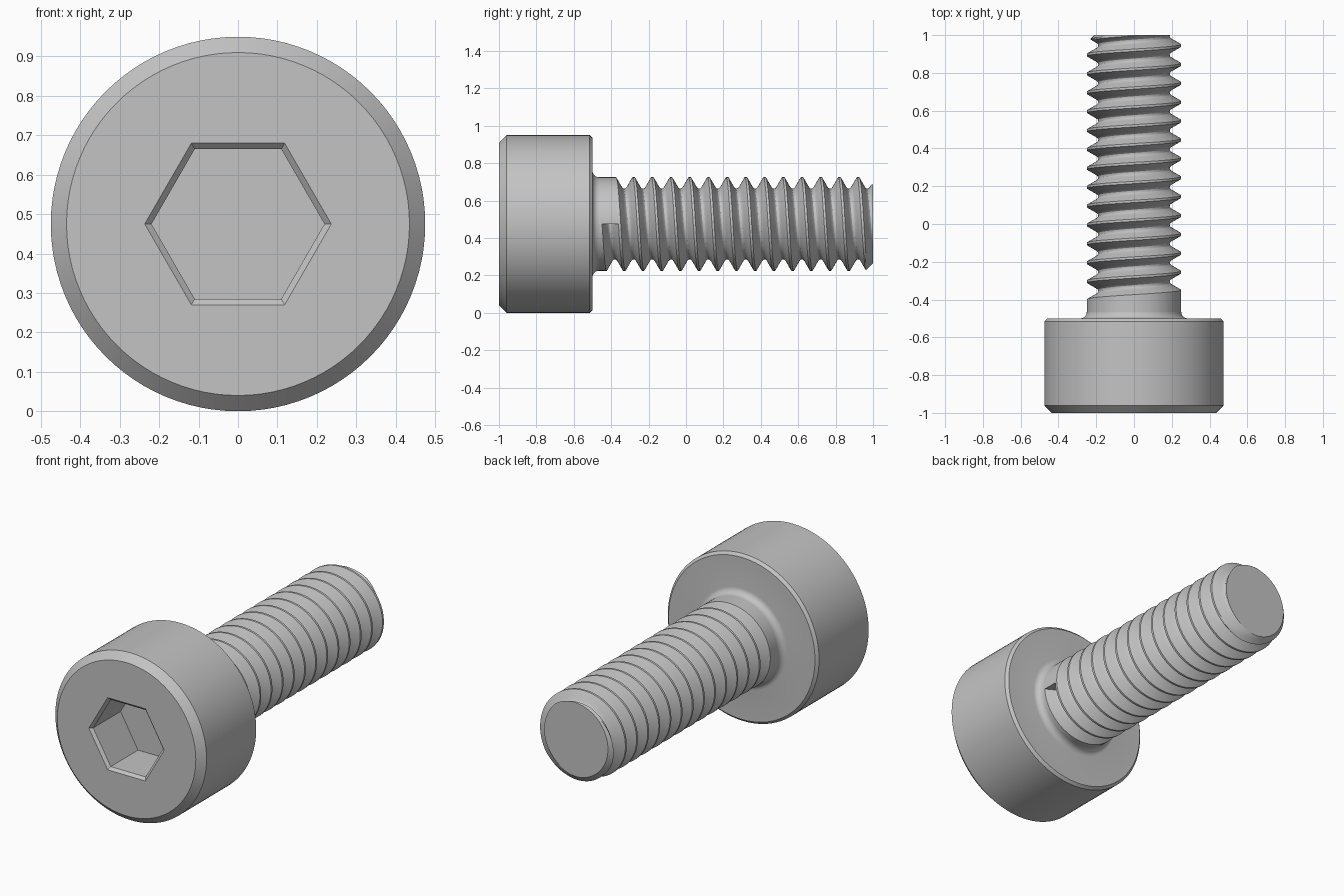
import bpy
import bmesh
from math import sin, cos, pi, radians

if "Cube" in bpy.data.objects:
    bpy.data.objects.remove(bpy.data.objects["Cube"], do_unlink=True)

SEGS = 96            # divisible by six so the socket corners land on vertices
AXIS_Z = 0.475       # height of the screw axis
SHANK_R = 0.25
ROOT_R = 0.189
PITCH = 0.1
JOINT_Y = -0.465     # where the fillet meets the shank
TIP_Y = 1.0
TIP_R = 0.21

steel = bpy.data.materials.new("steel_grey")
steel.use_nodes = True
steel.diffuse_color = (0.55, 0.55, 0.55, 1)
steel.node_tree.nodes["Principled BSDF"].inputs["Base Color"].default_value = (0.55, 0.55, 0.55, 1)


def point(r, y, i):
    """Point at radius r around the screw axis; i counts segments from +x."""
    a = pi / 2 + 2 * pi * i / SEGS
    return (r * sin(a), y, AXIS_Z + r * cos(a))


def finish(bm, name):
    bmesh.ops.remove_doubles(bm, verts=bm.verts, dist=0.00002)
    bmesh.ops.dissolve_degenerate(bm, edges=bm.edges, dist=0.00002)
    bmesh.ops.recalc_face_normals(bm, faces=bm.faces)
    mesh = bpy.data.meshes.new(name)
    bm.to_mesh(mesh)
    bm.free()
    mesh.materials.append(steel)
    obj = bpy.data.objects.new(name, mesh)
    bpy.context.collection.objects.link(obj)
    bpy.ops.object.select_all(action="DESELECT")
    obj.select_set(True)
    bpy.context.view_layer.objects.active = obj
    bpy.ops.object.shade_smooth_by_angle(angle=radians(28))
    return obj


def skin(bm, columns):
    """Quads between neighbouring columns of equal length."""
    for a, b in zip(columns, columns[1:]):
        for j in range(len(a) - 1):
            bm.faces.new((a[j], a[j + 1], b[j + 1], b[j]))


# Head: hexagonal socket rings followed by round rings, in one revolved skin
def hex_radius(apothem, i):
    a = (2 * pi * i / SEGS) % (pi / 3)
    return apothem / cos(a - pi / 6)


socket = [(0, -0.74), (0.19, -0.74), (0.19, -0.985), (0.205, -1)]
body = [(0.435, -1), (0.475, -0.96), (0.475, -0.515), (0.46, -0.5)]
FILLET = -0.5 - JOINT_Y
FILLET = abs(FILLET)
body += [(SHANK_R + FILLET * (1 - sin(t * pi / 12)), -0.5 + FILLET * (1 - cos(t * pi / 12)))
         for t in range(7)]

bm = bmesh.new()
columns = []
for i in range(SEGS + 1):
    col = [bm.verts.new(point(hex_radius(r, i), y, i)) for r, y in socket]
    col += [bm.verts.new(point(r, y, i)) for r, y in body]
    columns.append(col)
skin(bm, columns)
finish(bm, "socket_head")

# Threaded shank: sharp crests with a narrow flat, straight flanks, rounded roots
half = [(0.05, SHANK_R), (0.0438, SHANK_R), (0.035, 0.235), (0.0265, 0.22),
        (0.018, 0.205), (0.0125, 0.196), (0.0065, 0.1905)]
groove = [(-o, r) for o, r in half] + [(0, ROOT_R)] + [(o, r) for o, r in reversed(half[1:])]
GROOVE_START = -0.405
TURNS = 15


def thread_column(i):
    pts = [(SHANK_R, JOINT_Y)]
    for k in range(TURNS):
        for o, r in groove:
            y = GROOVE_START + PITCH * (k + i / SEGS) + o
            if y > TIP_Y:
                # Slide back along the profile to the end plane
                r0, y0 = pts[-1]
                t = (TIP_Y - y0) / (y - y0)
                r, y = r0 + (r - r0) * t, TIP_Y
            # Chamfer towards the tip
            pts.append((min(r, TIP_R + TIP_Y - y), y))
    return pts


bm = bmesh.new()
columns = [[bm.verts.new(point(r, y, i)) for r, y in thread_column(i)]
           for i in range(SEGS + 1)]
skin(bm, columns)

# Flat wall where the groove begins
bm.faces.new(columns[0][2:len(groove) + 1])

# Flat end of the shank
centre = bm.verts.new(point(0, TIP_Y, 0))
for a, b in zip(columns, columns[1:]):
    bm.faces.new((a[-1], b[-1], centre))
finish(bm, "threaded_shank")
